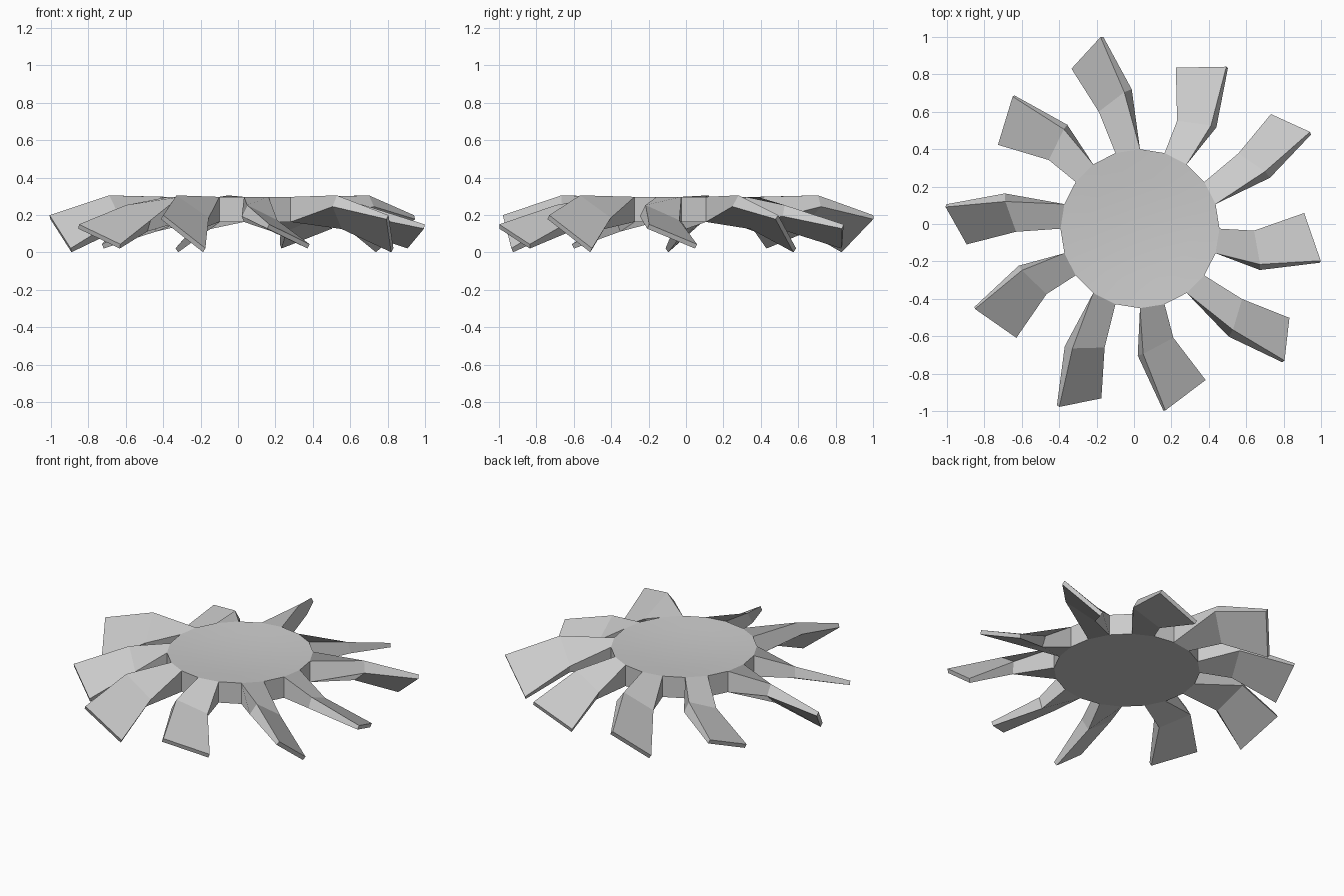
import bpy, bmesh
from math import sin, cos, radians

if "Cube" in bpy.data.objects:
    bpy.data.objects.remove(bpy.data.objects["Cube"])

CX, CY, R = 0.032, -0.025, 0.425     # hub axis and radius
Z0, Z1 = 0.163, 0.297                # hub bottom and top
SIDES = 20


def finish(bm, name):
    bmesh.ops.recalc_face_normals(bm, faces=bm.faces)
    me = bpy.data.meshes.new(name)
    bm.to_mesh(me)
    bm.free()
    ob = bpy.data.objects.new(name, me)
    bpy.context.collection.objects.link(ob)
    return ob


# Hub: 20-sided disc with a very shallow smooth dish on top
bm = bmesh.new()
rings = []
for r, z in ((R, Z0), (R, Z1), (R * 0.66, Z1 - 0.011), (R * 0.33, Z1 - 0.018)):
    rings.append([bm.verts.new((CX + r * cos(radians(18 * i)),
                                CY + r * sin(radians(18 * i)), z)) for i in range(SIDES)])
bm.faces.new(rings[0])
for k, (a, b) in enumerate(zip(rings, rings[1:])):
    for i in range(SIDES):
        j = (i + 1) % SIDES
        bm.faces.new((a[i], a[j], b[j], b[i])).smooth = k > 0
centre = bm.verts.new((CX, CY, Z1 - 0.02))
for i in range(SIDES):
    bm.faces.new((rings[-1][i], rings[-1][(i + 1) % SIDES], centre)).smooth = True
finish(bm, "hub")

# Blade sections as (outward, left, height): top-left, top-right, bottom-right, bottom-left
ru, rv = R * cos(radians(9)), R * sin(radians(9))
root = [(ru, rv, Z1), (ru, -rv, Z1), (ru, -rv, Z0), (ru, rv, Z0)]
long_blade = [
    root,
    [(0.652, 0.120, 0.185), (0.734, -0.031, 0.305), (0.743, -0.073, 0.245), (0.661, 0.078, 0.125)],
    [(0.902, 0.228, 0.022), (1.045, 0.048, 0.199), (1.043, 0.033, 0.178), (0.900, 0.213, 0.001)],
]
short_blade = [
    root,
    [(0.604, 0.085, 0.172), (0.664, -0.088, 0.253), (0.668, -0.118, 0.193), (0.608, 0.055, 0.112)],
    [(0.854, 0.220, 0.044), (0.981, -0.018, 0.150), (0.979, -0.029, 0.127), (0.852, 0.209, 0.021)],
]


def blade(name, sections, angle):
    c, s = cos(radians(angle)), sin(radians(angle))
    bm = bmesh.new()
    rows = [[bm.verts.new((CX + u * c - v * s, CY + u * s + v * c, z)) for u, v, z in sec]
            for sec in sections]
    for a, b in zip(rows, rows[1:]):
        for i in range(4):
            j = (i + 1) % 4
            bm.faces.new((a[i], a[j], b[j], b[i]))
    bm.faces.new(rows[0])
    bm.faces.new(rows[-1])
    finish(bm, name)


# Five long and five short blades, alternating around the hub
for k in range(5):
    blade(f"long_blade_{k + 1}", long_blade, 27 + 72 * k)
    blade(f"short_blade_{k + 1}", short_blade, 63 + 72 * k)
